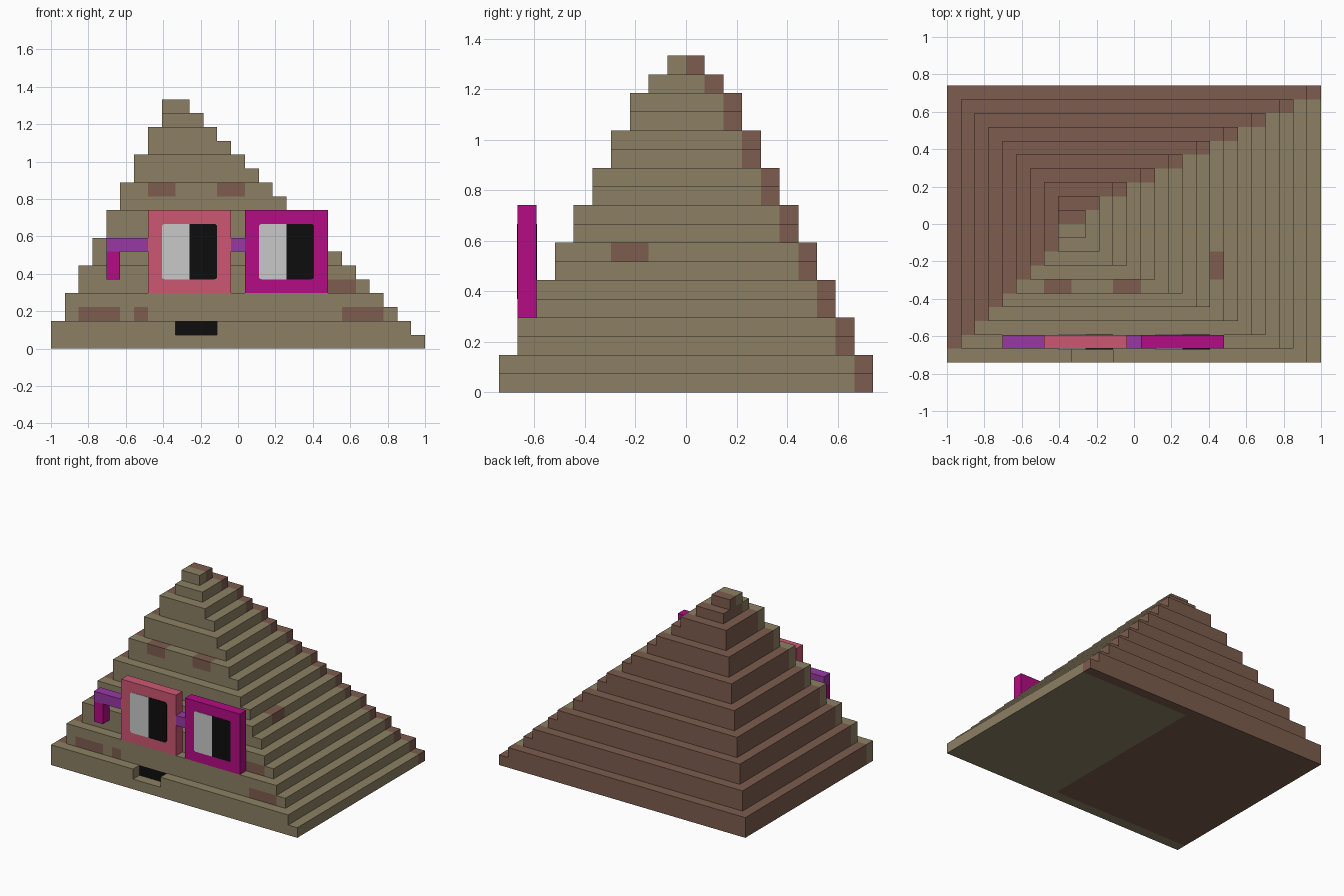
import bpy, bmesh, math
from mathutils import Vector

if "Cube" in bpy.data.objects:
    bpy.data.objects.remove(bpy.data.objects["Cube"])

U = 2 / 27                       # edge of one cell
NX, NY, NZ = 27, 20, 18


def pos(i, j, k):
    """Grid corner to world position."""
    return Vector((-1 + i * U, (j - NY / 2) * U, k * U))


def material(name, r, g, b):
    m = bpy.data.materials.new(name)
    lin = [((c / 255 + 0.055) / 1.055) ** 2.4 if c > 10 else c / 255 / 12.92 for c in (r, g, b)]
    m.diffuse_color = (*lin, 1)
    m.use_nodes = True
    m.node_tree.nodes["Principled BSDF"].inputs["Base Color"].default_value = m.diffuse_color
    return m


TAN = material("tan", 140, 128, 100)
BROWN = material("brown", 124, 92, 78)
BLACK = material("black", 13, 13, 13)
WHITE = material("light_grey", 201, 201, 201)
PINK = material("pink", 205, 87, 115)
MAGENTA = material("magenta", 180, 12, 131)
PURPLE = material("purple", 152, 56, 166)


def finish(bm, name, mats):
    mesh = bpy.data.meshes.new(name)
    bm.to_mesh(mesh)
    bm.free()
    for m in mats:
        mesh.materials.append(m)
    obj = bpy.data.objects.new(name, mesh)
    bpy.context.collection.objects.link(obj)
    return obj


# ---- stepped pyramid: leans left, right side climbs one step per layer ----
def bounds(k):
    inset = k // 2 + (k == 17)
    return k // 2, NX - k, inset, NY - inset


MOUTH = range(9, 12)
# spots as (layer, first column, last column) on the front row
SPOTS = [(2, 2, 4), (2, 6, 6), (2, 21, 23), (4, 20, 21), (11, 7, 8), (11, 12, 13)]


def filled(i, j, k):
    if not 0 <= k < NZ:
        return False
    x0, x1, y0, y1 = bounds(k)
    if k == 1 and j == 0 and i in MOUTH:
        return False
    return x0 <= i < x1 and y0 <= j < y1


def colour(i, j, k):
    """0 tan, 1 brown, 2 black."""
    x0, x1, y0, y1 = bounds(k)
    if k == 1 and j == 1 and i in MOUTH:
        return 2
    if j == y0:
        return int(any(k == s and a <= i <= b for s, a, b in SPOTS))
    if i == x0 or j == y1 - 1:            # shaded left and back shell
        return 1
    if k == 0 and i < 15:                 # brown part of the underside
        return 1
    return int(k == 7 and i == x1 - 1 and j in (6, 7))   # spot on the right


def build_body():
    bm = bmesh.new()
    corners = {}

    def vert(p):
        if p not in corners:
            corners[p] = bm.verts.new(pos(*p))
        return corners[p]

    for k in range(NZ):
        for j in range(NY):
            for i in range(NX):
                if not filled(i, j, k):
                    continue
                cell = (i, j, k)
                for axis in range(3):
                    for side in (0, 1):
                        near = list(cell)
                        near[axis] += 2 * side - 1
                        if filled(*near):
                            continue
                        b, c = (axis + 1) % 3, (axis + 2) % 3
                        ring = []
                        for db, dc in ((0, 0), (1, 0), (1, 1), (0, 1)):
                            p = list(cell)
                            p[axis] += side
                            p[b] += db
                            p[c] += dc
                            ring.append(vert(tuple(p)))
                        f = bm.faces.new(ring if side else ring[::-1])
                        f.material_index = colour(*cell)
    # merge flat cells of equal colour
    bmesh.ops.dissolve_limit(bm, angle_limit=0.01, verts=bm.verts[:], edges=bm.edges[:],
                             delimit={'MATERIAL'})
    finish(bm, "stepped_body", [TAN, BROWN, BLACK])


build_body()


# ---- glasses, one cell thick, in front of the body ----
def box(name, mat, i0, i1, k0, k1):
    a, b = pos(i0, 1, k0), pos(i1, 2, k1)
    bm = bmesh.new()
    bmesh.ops.create_cube(bm, size=1)
    for v in bm.verts:
        v.co = (a + b) / 2 + Vector(v.co[n] * (b - a)[n] for n in range(3))
    finish(bm, name, [mat])


def lens_half(name, mat, i0, i1, outer):
    """Half lens with rounded corners on its outer side (-1 left, 1 right)."""
    a, b = pos(i0, 1, 5), pos(i1, 2, 9)
    r, e = 0.016, 0.003
    flat, out = (b.x, a.x) if outer < 0 else (a.x, b.x)
    pts = [(flat, a.z)]
    for zc, start in ((a.z + r, -90), (b.z - r, 0)):
        for s in range(4):
            t = math.radians(start + 30 * s)
            pts.append((out - outer * r + outer * r * math.cos(t), zc + r * math.sin(t)))
    pts.append((flat, b.z))
    bm = bmesh.new()
    face = bm.faces.new([bm.verts.new((x, a.y - e, z)) for x, z in pts])
    new = bmesh.ops.extrude_face_region(bm, geom=[face])["geom"]
    bmesh.ops.translate(bm, vec=(0, U + 2 * e, 0),
                        verts=[g for g in new if isinstance(g, bmesh.types.BMVert)])
    bmesh.ops.recalc_face_normals(bm, faces=bm.faces[:])
    finish(bm, name, [mat])


for side, mat, i in (("left", PINK, 7), ("right", MAGENTA, 14)):
    box(side + "_frame", mat, i, i + 6, 4, 10)
    lens_half(side + "_lens_white", WHITE, i + 1, i + 3, -1)
    lens_half(side + "_lens_pupil", BLACK, i + 3, i + 5, 1)

box("glasses_bridge", PURPLE, 13, 14, 7, 8)
box("glasses_arm", PURPLE, 4, 7, 7, 8)
box("glasses_arm_tip", MAGENTA, 4, 5, 5, 7)
